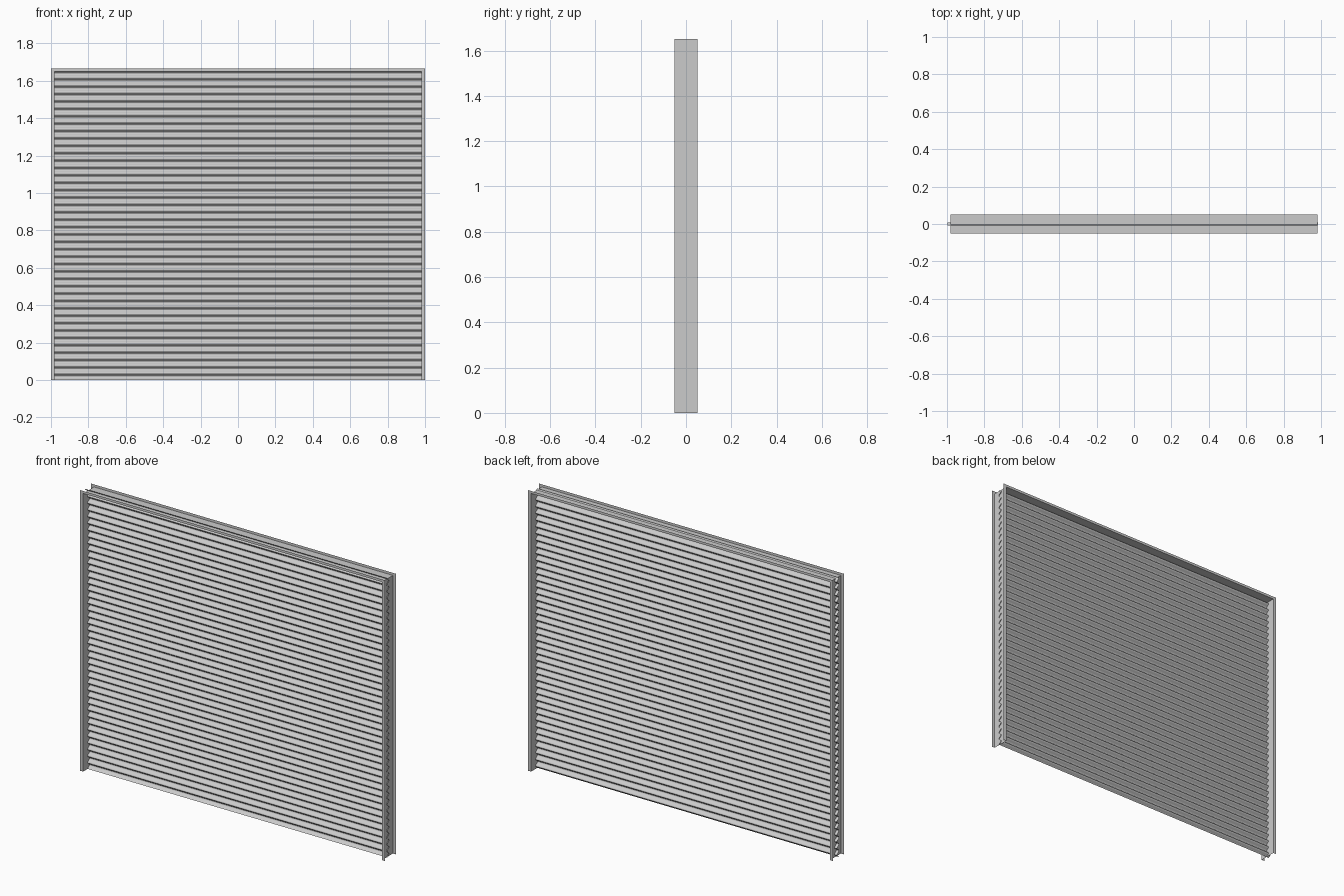
import bpy, math

if "Cube" in bpy.data.objects:
    bpy.data.objects.remove(bpy.data.objects["Cube"])

HALF_W, HEIGHT = 1.0, 1.665      # outer size of the frame flanges
WEB_X, WEB_Z = 0.981, 1.65       # opening lined by the frame web
DEPTH = 0.051                    # half depth of the frame


def strip_mesh(name, rows, smooth=False):
    """Skin neighbouring rows of points with quads."""
    n = len(rows[0])
    verts = [p for row in rows for p in row]
    faces = [(r * n + i, r * n + i + 1, (r + 1) * n + i + 1, (r + 1) * n + i)
             for r in range(len(rows) - 1) for i in range(n - 1)]
    mesh = bpy.data.meshes.new(name)
    mesh.from_pydata(verts, [], faces)
    mesh.polygons.foreach_set("use_smooth", [smooth] * len(faces))
    mesh.update()
    obj = bpy.data.objects.new(name, mesh)
    bpy.context.collection.objects.link(obj)
    return obj


# sheet-metal frame: channel section mitred up, across and down the opening
def frame_path(hw, h, y):
    return [(-hw, y, 0), (-hw, y, h), (hw, y, h), (hw, y, 0)]


strip_mesh("channel_frame", [
    frame_path(HALF_W, HEIGHT, -DEPTH),
    frame_path(WEB_X, WEB_Z, -DEPTH),
    frame_path(WEB_X, WEB_Z, DEPTH),
    frame_path(HALF_W, HEIGHT, DEPTH),
])

# corrugated shutter curtain, ends poking just through the frame web
TOP, PITCH, AMP, STEPS = 1.657, 0.0395, 0.009, 42 * 12
curtain = []
for i in range(STEPS + 1):
    z = TOP * i / STEPS
    y = -AMP * math.cos(2 * math.pi * (TOP - z) / PITCH)
    curtain.append([(-0.998, y, z), (0.985, y, z)])
strip_mesh("corrugated_curtain", curtain, smooth=True)
